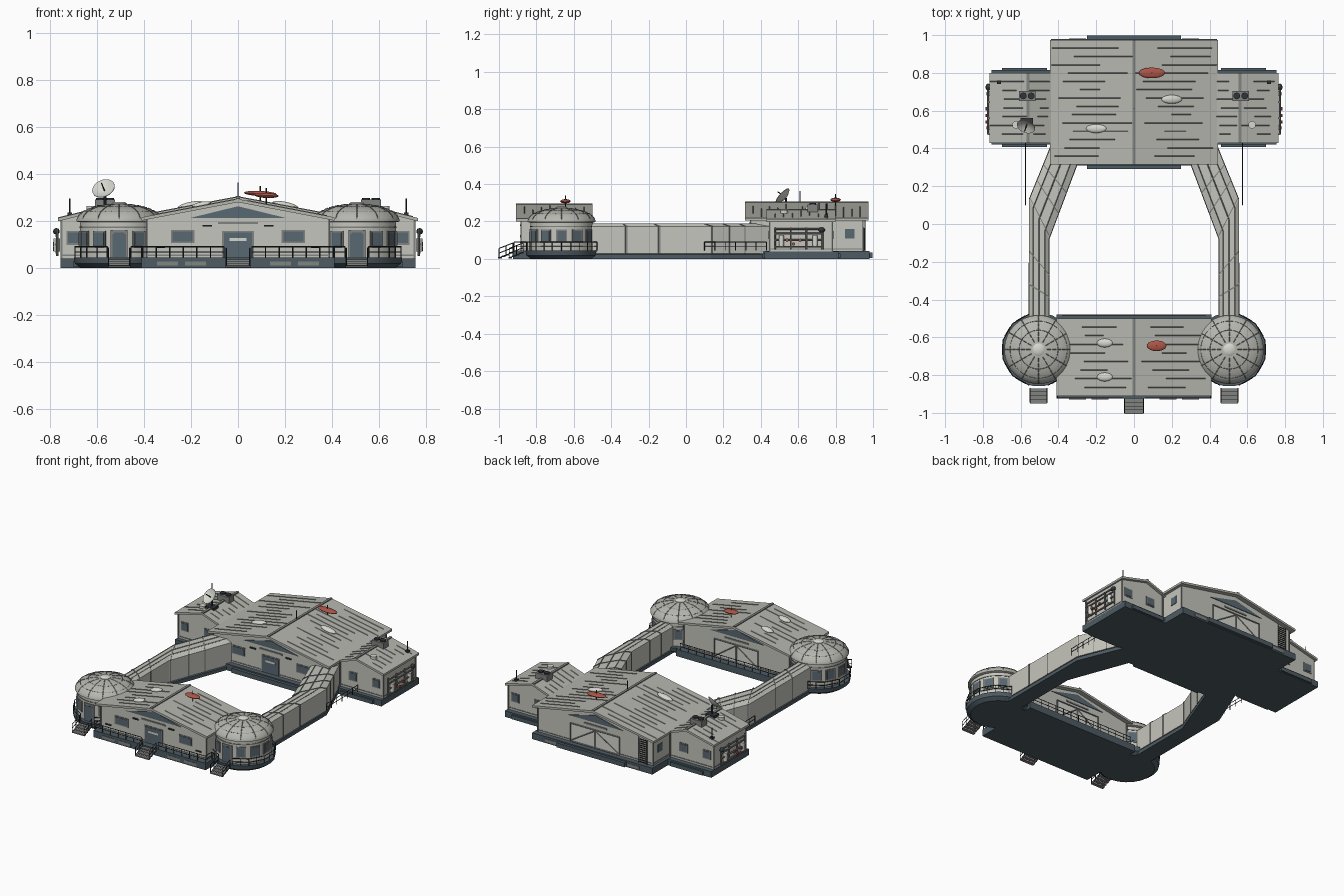
import bpy, bmesh, math, random
from mathutils import Vector, Matrix

if "Cube" in bpy.data.objects:
    bpy.data.objects.remove(bpy.data.objects["Cube"])

random.seed(4)

def material(name, *c):
    m = bpy.data.materials.new(name)
    m.diffuse_color = (*c, 1)
    m.use_nodes = True
    m.node_tree.nodes["Principled BSDF"].inputs["Base Color"].default_value = m.diffuse_color
    return m

WALL = material("wall_grey", .56, .56, .51)
ROOF = material("roof_grey", .47, .47, .43)
BASE = material("base_slate", .075, .105, .125)
GLASS = material("window_slate", .10, .14, .17)
DARK = material("dark_metal", .03, .035, .04)
STEEL = material("steel_grey", .22, .23, .22)
PALE = material("pale_panel", .68, .68, .63)
RED = material("signal_red", .42, .09, .065)

# ---- helpers: each shape is added to a bmesh, then turned into one part ----
def part(name, mat, build, smooth=False):
    bm = bmesh.new()
    build(bm)
    bmesh.ops.recalc_face_normals(bm, faces=bm.faces)
    me = bpy.data.meshes.new(name)
    bm.to_mesh(me)
    bm.free()
    me.materials.append(mat)
    ob = bpy.data.objects.new(name, me)
    bpy.context.collection.objects.link(ob)
    if smooth:
        bpy.ops.object.select_all(action='DESELECT')
        ob.select_set(True)
        bpy.context.view_layer.objects.active = ob
        bpy.ops.object.shade_smooth_by_angle(angle=math.radians(35))
    return ob

def box(bm, x0, x1, y0, y1, z0, z1, turn=Matrix()):
    c = Vector((x0 + x1, y0 + y1, z0 + z1)) / 2
    m = turn @ Matrix.Translation(c) @ Matrix.Diagonal((x1 - x0, y1 - y0, z1 - z0, 1))
    bmesh.ops.create_cube(bm, size=1, matrix=m)

def rod(bm, a, b, r=.0025, n=4):
    a, b = Vector(a), Vector(b)
    m = Matrix.Translation((a + b) / 2) @ (b - a).to_track_quat('Z', 'Y').to_matrix().to_4x4()
    bmesh.ops.create_cone(bm, cap_ends=True, segments=n, radius1=r, radius2=r, depth=(b - a).length, matrix=m)

def loft(bm, rings):
    vs = [[bm.verts.new(p) for p in r] for r in rings]
    for a, b in zip(vs, vs[1:]):
        for i in range(len(a)):
            j = (i + 1) % len(a)
            bm.faces.new((a[i], a[j], b[j], b[i]))
    bm.faces.new(vs[0])
    bm.faces.new(vs[-1])

def prism(bm, prof, y0, y1):
    loft(bm, [[(x, y, z) for x, z in prof] for y in (y0, y1)])

def lathe(bm, x, y, prof, n):
    loft(bm, [[(x + r * math.cos(t), y + r * math.sin(t), z) for t in
               [math.tau * (i + .5) / n for i in range(n)]] for r, z in prof])

def blob(bm, c, sx, sy, sz, tilt=0):
    m = Matrix.Translation(c) @ Matrix.Rotation(tilt, 4, 'Y') @ Matrix.Diagonal((sx, sy, sz, 1))
    bmesh.ops.create_uvsphere(bm, u_segments=20, v_segments=10, radius=1, matrix=m)

def rail(bm, pts, z0=.045, h=.045, step=.06):
    for a, b in zip(pts, pts[1:]):
        n = max(1, round((Vector(b) - Vector(a)).length / step))
        for k in (.5, 1):
            rod(bm, (*a, z0 + h * k), (*b, z0 + h * k))
        for i in range(n + 1):
            p = Vector(a).lerp(Vector(b), i / n)
            rod(bm, (*p, z0), (*p, z0 + h))

def stairs(x, y, w):
    def steps(bm):
        for i in range(4):
            box(bm, x - w / 2, x + w / 2, y - .02 * (i + 1), y - .02 * i, .028 - .009 * i, .036 - .009 * i)
    def sides(bm):
        for e in (x - w / 2, x + w / 2):
            for h in (0, .025, .05):
                rod(bm, (e, y, .035 + h), (e, y - .075, .006 + h))
            for d in (0, .037, .075):
                rod(bm, (e, y - d, .03 - d * .38), (e, y - d, .085 - d * .38))
    part("stair_steps", STEEL, steps)
    part("stair_rails", DARK, sides)

def opening(x, y, d, w, z0, z1, kind="window"):
    # framed plate on a wall facing d along y
    h = w / 2
    part(kind + "_frame", STEEL, lambda b: box(b, x - h - .007, x + h + .007, y - .003, y + .003, z0 - .007, z1 + .007))
    part(kind + "_pane", GLASS, lambda b: box(b, x - h, x + h, y + d * .003 - .003, y + d * .003 + .003, z0, z1))
    if kind == "door":
        part("door_panel", PALE, lambda b: box(b, x - h * .6, x + h * .6, y + d * .005 - .003, y + d * .005 + .003, z1 - .035, z1 - .022))

def hall(name, x0, x1, xr, y0, y1, ze, zr, over=.03):
    # gabled block with a ridge along y and an overhanging slab roof
    t = .014
    def rz(x):
        e = x0 if x < xr else x1
        return zr - (zr - ze) * (x - xr) / (e - xr)
    a, c = x0 + over * .8, x1 - over * .8
    part(name + "_walls", WALL, lambda b: prism(b, [(a, .04), (a, rz(a) - t), (xr, zr - t), (c, rz(c) - t), (c, .04)], y0 + over, y1 - over))
    part(name + "_roof", ROOF, lambda b: prism(b, [(x0, ze), (xr, zr), (x1, ze), (x1, ze - t), (xr, zr - t), (x0, ze - t)], y0, y1))
    def seams(b):
        n = int((y1 - y0) / .043)
        for i in range(1, n):
            y = y0 + (y1 - y0) * i / n
            for e in (x0, x1):
                p, q = sorted((random.uniform(0, .45), random.uniform(.6, 1)))
                u, v = xr + (e - xr) * p, xr + (e - xr) * q
                rod(b, (u, y, rz(u)), (v, y, rz(v)), .0026)
    part(name + "_roof_seams", STEEL, seams)
    part(name + "_ridge_cap", STEEL, lambda b: box(b, xr - .008, xr + .008, y0, y1, zr - .006, zr + .004))
    def trim(b):
        for y in (y0 + over, y1 - over):
            box(b, a - .002, c + .002, y - .003, y + .003, .05, .056)
        for x in (a, c):
            box(b, x - .003, x + .003, y0 + over, y1 - over, .05, .056)
            for y in (y0 + over, y1 - over):
                box(b, x - .004, x + .004, y - .004, y + .004, .04, rz(x) - t)
    part(name + "_trim", STEEL, trim)

# ---- platforms ----
def platforms(b):
    box(b, -.41, .41, -.925, -.48, 0, .045)
    box(b, -.44, .44, .31, .98, 0, .042)
    box(b, -.755, .755, .42, .815, 0, .04)
    box(b, -.25, .25, .29, .998, .004, .034)
    for s in (-1, 1):
        box(b, s * .58 - .12, s * .58 + .12, .408, .826, .004, .03)
part("platforms", BASE, platforms)
def vents(b):
    for x in (-.3, -.18, .18, .3):
        box(b, x - .045, x + .045, -.928, -.922, .01, .028)
        box(b, x - .045, x + .045, .977, .983, .01, .028)
part("platform_vents", STEEL, vents)

# ---- halls ----
hall("front_hall", -.41, .41, 0, -.91, -.5, .215, .293)
hall("rear_hall", -.445, .445, 0, .315, .975, .218, .302)
for s in (-1, 1):
    x0, x1 = sorted((s * .42, s * .765))
    hall("wing", x0, x1, s * .56, .43, .80, .212, .262, .018)

# gable glazing, doors and windows
for y in (-.88, -.53, .345, .945):
    part("gable_glazing", GLASS, lambda b: prism(b, [(-.2, .213), (0, .262), (.2, .213)], y - .004, y + .004))
    part("sign_board", STEEL, lambda b: box(b, -.085, .085, y - .005, y + .005, .186, .196))
for y in (-.88, .345):
    opening(0, y, -1, .12, .045, .15, "door")
    for x in (-.235, .235):
        opening(x, y, -1, .085, .112, .155)
def lamps(b):
    for x in (-.33, -.13, .13, .33):
        for y in (-.884, .341):
            box(b, x - .02, x + .02, y - .004, y + .004, .085 if abs(x) > .2 else .175, .091 if abs(x) > .2 else .183)
part("wall_fittings", DARK, lamps)
for s in (-1, 1):
    for y, d in ((.448, -1), (.782, 1)):
        opening(s * .70, y, d, .045, .105, .15)
        opening(s * .53, y, d, .05, .105, .15)
    part("side_window", GLASS, lambda b: box(b, s * .421 - .004, s * .421 + .004, .85, .9, .11, .16))

# hangar doors with cross braces on the inner and rear faces
for y, d, w in ((.945, 1, .18), (-.53, 1, .16)):
    part("hangar_door", PALE, lambda b: box(b, -w, w, y - .004, y + .004, .045, .165))
    def braces(b):
        f = y + d * .005
        for x in (-w, 0, w):
            rod(b, (x, f, .045), (x, f, .165), .004)
        for z in (.047, .165):
            rod(b, (-w, f, z), (w, f, z), .004)
        for s in (-1, 1):
            rod(b, (0, f, .16), (s * w, f, .05), .003)
    part("hangar_braces", STEEL, braces)
def ladder(b):
    for x in (-.385, -.325):
        rod(b, (x, .957, .04), (x, .957, .21), .003)
    for i in range(12):
        rod(b, (-.385, .957, .05 + i * .0135), (-.325, .957, .05 + i * .0135), .003)
part("ladder", DARK, ladder)

# ---- mirrored domes, corridors and wing equipment ----
def corridor(b, s, st, z0, z1, z2, m=0):
    rings = []
    for o, i in st:
        o, i = Vector((s * o[0], o[1])), Vector((s * i[0], i[1]))
        k = (i - o).normalized() * m
        o, i = o - k, i + k
        rings.append([(*o.lerp(i, f), z + (m if z > z0 else 0)) for f, z in
                      ((0, z0), (0, z1), (.2, z2), (.8, z2), (1, z1), (1, z0))])
    loft(b, rings)

PATH = [((.555, -.52), (.45, -.52)), ((.555, .13), (.45, -.08)), ((.42, .46), (.285, .36))]
def station(seg, t):
    a, c = PATH[seg], PATH[seg + 1]
    return [Vector(a[k]).lerp(Vector(c[k]), t) for k in (0, 1)]

for s in (-1, 1):
    cx, cy = s * .505, -.665
    part("dome_deck", BASE, lambda b: lathe(b, cx, cy, [(.165, 0), (.19, .018), (.195, .045)], 24), True)
    part("dome_drum", WALL, lambda b: lathe(b, cx, cy, [(.168, .045), (.168, .205)], 24), True)
    prof = [(.172, .194), (.182, .198), (.182, .206)] + [(.178 * math.cos(t), .206 + .066 * math.sin(t)) for t in
            [math.radians(a) for a in (8, 20, 33, 46, 58, 70, 80)]]
    part("dome_roof", ROOF, lambda b: lathe(b, cx, cy, prof, 36), True)
    part("dome_cap", PALE, lambda b: lathe(b, cx, cy, [(.033, .265), (.033, .274), (.022, .281)], 20), True)
    def dome_seams(b):
        def pt(a, e):
            return (cx + .178 * math.cos(e) * math.cos(a), cy + .178 * math.cos(e) * math.sin(a), .206 + .066 * math.sin(e))
        for k in range(12):
            for j in range(8):
                rod(b, pt(k * math.pi / 6, j * .17), pt(k * math.pi / 6, j * .17 + .13), .002)
        for e in (.55, .95):
            for k in range(36):
                rod(b, pt(k * math.pi / 18, e), pt((k + .8) * math.pi / 18, e), .002)
    part("dome_seams", STEEL, dome_seams)
    # drum windows and the front door
    def ring(b, w, z0, z1, r, ids):
        for k in ids:
            t = Matrix.Translation((cx, cy, 0)) @ Matrix.Rotation(k * math.pi / 6, 4, 'Z')
            box(b, r - .004, r + .004, -w, w, z0, z1, t)
    part("drum_frames", STEEL, lambda b: (ring(b, .03, .088, .157, .167, range(12)), ring(b, .036, .045, .16, .168, [9])))
    part("drum_panes", GLASS, lambda b: (ring(b, .023, .095, .15, .169, range(12)), ring(b, .028, .047, .145, .17, [9])))
    part("drum_band", STEEL, lambda b: lathe(b, cx, cy, [(.171, .17), (.171, .175)], 24))
    def arc(b, angles):
        rail(b, [(cx + s * .195 * math.cos(math.radians(a)), cy + .195 * math.sin(math.radians(a))) for a in angles])
    part("dome_rail", DARK, lambda b: (arc(b, range(-75, 76, 30)), arc(b, (-105, -135))))
    stairs(cx, -.87, .09)

    # corridor with its base, ribs and top lines
    part("corridor_base", BASE, lambda b: corridor(b, s, PATH, 0, .02, .04, .003))
    part("corridor", WALL, lambda b: corridor(b, s, PATH, .03, .172, .187))
    def ribs(b):
        for seg, t in ((0, .3), (0, .57), (1, .02), (1, .3), (1, .55)):
            corridor(b, s, [station(seg, t), station(seg, t + .016)], .03, .172, .187, .003)
        for f in (.2, .5, .8):
            p = [Vector(o).lerp(Vector(i), f) for o, i in PATH]
            for u, v in zip(p, p[1:]):
                rod(b, (s * u.x, u.y, .187), (s * v.x, v.y, .187), .003)
    part("corridor_ribs", STEEL, ribs)
    part("side_rail", DARK, lambda b: rail(b, [(s * .575, .1), (s * .575, .43)]))

    # rooftop cooler, small hatch and mast
    part("cooler", STEEL, lambda b: box(b, s * .565 - .043, s * .565 + .043, .65, .705, .25, .29))
    part("cooler_fans", DARK, lambda b: [rod(b, (s * .565 + d, .678, .285), (s * .565 + d, .678, .298), .018, 14) for d in (-.021, .021)])
    part("roof_hatch", PALE, lambda b: rod(b, (s * .625, .525, .23), (s * .625, .525, .262), .02, 12))
    part("wing_mast", DARK, lambda b: (rod(b, (s * .715, .75, .21), (s * .715, .75, .295), .003), box(b, s * .715 - .01, s * .715 + .01, .74, .76, .22, .236)))
    # pipes and tanks on the outer wall
    def pipes(b):
        for z in (.065, .1, .135, .16):
            rod(b, (s * .772, .475, z), (s * .772, .73, z), .005, 8)
        for y in (.475, .56, .645, .73):
            rod(b, (s * .768, y, .05), (s * .768, y, .168), .005, 8)
    part("wall_pipes", STEEL, pipes)
    part("wall_tanks", PALE, lambda b: [rod(b, (s * .77, y, .07), (s * .77, y, .125), .014, 12) for y in (.51, .69)], True)
    part("valves", RED, lambda b: [rod(b, (s * .776, y, z), (s * .786, y, z), .009, 10) for y, z in ((.54, .1), (.575, .08), (.61, .1))])
    part("wall_lamp", DARK, lambda b: blob(b, (s * .772, .725, .155), .014, .018, .014))

stairs(0, -.925, .1)
part("hall_rails", DARK, lambda b: (rail(b, [(-.06, -.92), (-.405, -.92), (-.405, -.85)]),
     rail(b, [(.06, -.92), (.405, -.92), (.405, -.85)]), rail(b, [(-.38, -.483), (.38, -.483)])))

# ---- roof fixtures ----
for x, y, z, r in ((.12, -.645, .308, .052), (.095, .8, .316, .07)):
    part("red_beacon", RED, lambda b: blob(b, (x, y, z), r, .028, .011, .05), True)
    part("beacon_mast", DARK, lambda b: rod(b, (x, y, .26), (x, y, z + .032), .003))
for x, y, z, r in ((-.155, -.63, .268, .042), (-.155, -.81, .268, .042), (.2, .66, .268, .055), (-.2, .505, .268, .055)):
    part("roof_vent", PALE, lambda b: blob(b, (x, y, z), r, .023, .013, math.copysign(.19, x)), True)
part("ridge_mast", DARK, lambda b: rod(b, (0, .61, .29), (0, .61, .362), .003))

# tilted dish on its stand
def dish(b):
    m = Matrix.Translation((-.566, .53, .325)) @ Vector((-.3, -.7, .65)).to_track_quat('Z', 'Y').to_matrix().to_4x4()
    prof = [(.006, 0), (.028, .005), (.05, .018), (.05, .021), (.028, .009), (.006, .004)]
    loft(b, [[m @ Vector((r * math.cos(math.tau * i / 20), r * math.sin(math.tau * i / 20), z)) for i in range(20)] for r, z in prof])
part("dish", PALE, dish, True)
part("dish_stand", DARK, lambda b: (rod(b, (-.566, .535, .24), (-.566, .535, .325), .006, 8), rod(b, (-.566, .53, .325), (-.58, .49, .36), .003),
     box(b, -.6, -.535, .51, .56, .24, .268)))
